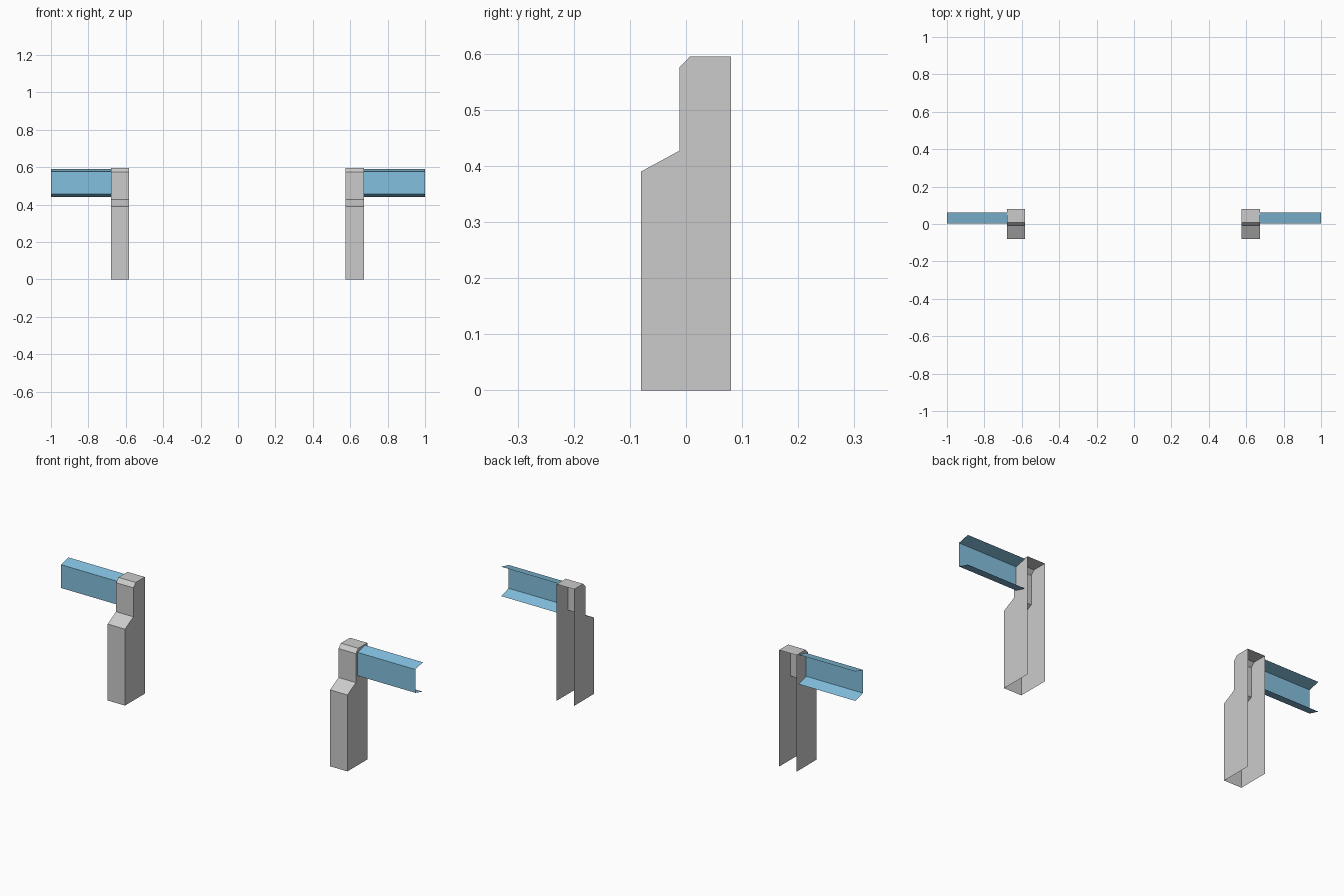
import bpy

if "Cube" in bpy.data.objects:
    bpy.data.objects.remove(bpy.data.objects["Cube"])


def material(name, rgb):
    m = bpy.data.materials.new(name)
    m.diffuse_color = (*rgb, 1.0)
    m.use_nodes = True
    m.node_tree.nodes["Principled BSDF"].inputs["Base Color"].default_value = m.diffuse_color
    return m


GREY = material("post grey", (0.6, 0.6, 0.6))
BLUE = material("rail blue", (0.23, 0.53, 0.74))


def sheet(name, profile, x0, x1, mat, sides=None):
    """Sweep an open (y, z) profile along x as thin sheet; optionally cap both ends."""
    n = len(profile)
    verts = [(x, y, z) for x in (x0, x1) for y, z in profile]
    faces = [(i, n + i, n + i + 1, i + 1) for i in range(n - 1)]
    if sides:
        faces.append(tuple(range(n)))
        faces.append(tuple(reversed(range(n, 2 * n))))
    mesh = bpy.data.meshes.new(name)
    mesh.from_pydata(verts, [], faces)
    mesh.materials.append(mat)
    mesh.update()
    obj = bpy.data.objects.new(name, mesh)
    bpy.context.collection.objects.link(obj)
    return obj


# Post outline from front foot up to the back top edge (back and bottom stay open)
post = [(-0.08, 0), (-0.08, 0.39), (-0.012, 0.427), (-0.012, 0.575),
        (0.007, 0.595), (0.08, 0.595), (0.08, 0)]
# Channel rail with splayed flanges, open to the back
rail = [(0.062, 0.44), (0.002, 0.457), (0.002, 0.576), (0.062, 0.59)]

for side, p0, p1, r0, r1 in (("left", -0.68, -0.582, -1.0, -0.68),
                             ("right", 0.576, 0.674, 0.674, 1.0)):
    # Post: folded front and top
    shell = sheet(side + "_post", post[:-1], p0, p1, GREY)
    # Post: flat side plates
    m = bpy.data.meshes.new(side + "_post_sides")
    n = len(post)
    m.from_pydata([(x, y, z) for x in (p0, p1) for y, z in post], [],
                  [tuple(range(n)), tuple(reversed(range(n, 2 * n)))])
    m.materials.append(GREY)
    m.update()
    o = bpy.data.objects.new(side + "_post_sides", m)
    bpy.context.collection.objects.link(o)
    # Rail
    sheet(side + "_rail", rail, r0, r1, BLUE)
